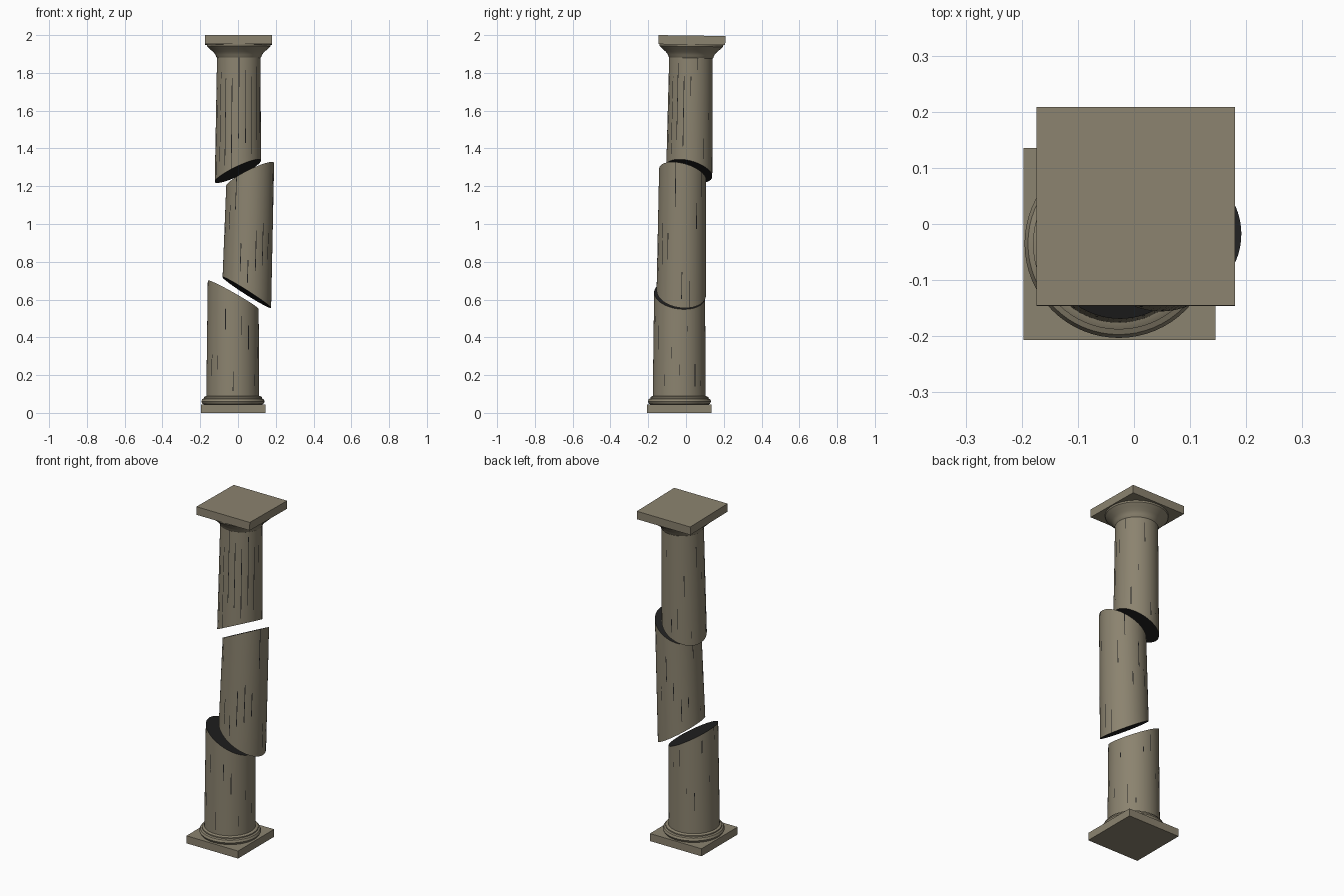
import bpy, bmesh, math, random
from mathutils import Matrix, Vector

if "Cube" in bpy.data.objects:
    bpy.data.objects.remove(bpy.data.objects["Cube"], do_unlink=True)
random.seed(4)


def material(name, rgb):
    mat = bpy.data.materials.new(name)
    mat.use_nodes = True
    mat.diffuse_color = (*rgb, 1)
    mat.node_tree.nodes["Principled BSDF"].inputs["Base Color"].default_value = (*rgb, 1)
    return mat


stone = material("weathered stone", (0.26, 0.228, 0.16))
dark = material("dark broken core", (0.014, 0.014, 0.014))


def finish(name, bm, smooth=True):
    bmesh.ops.recalc_face_normals(bm, faces=bm.faces)
    mesh = bpy.data.meshes.new(name)
    bm.to_mesh(mesh)
    bm.free()
    mesh.materials.append(stone)
    mesh.materials.append(dark)
    obj = bpy.data.objects.new(name, mesh)
    bpy.context.collection.objects.link(obj)
    if smooth:
        bpy.ops.object.select_all(action="DESELECT")
        obj.select_set(True)
        bpy.context.view_layer.objects.active = obj
        bpy.ops.object.shade_smooth_by_angle(angle=math.radians(35))
    return obj


def slab(name, centre, half, height, tilt=0.0):
    bm = bmesh.new()
    size = Matrix.Diagonal((2 * half, 2 * half, height, 1))
    matrix = Matrix.Translation(centre) @ Matrix.Rotation(tilt, 4, "X") @ size
    bmesh.ops.create_cube(bm, size=1, matrix=matrix)
    return finish(name, bm, False)


def turned(name, centre, profile, tilt=0.0, sides=64):
    """Revolve a radius/height profile about a vertical axis."""
    bm = bmesh.new()
    rings = [[bm.verts.new((r * math.cos(math.tau * i / sides),
                            r * math.sin(math.tau * i / sides), z))
              for i in range(sides)] for r, z in profile]
    for low, high in zip(rings, rings[1:]):
        for i in range(sides):
            j = (i + 1) % sides
            bm.faces.new((low[i], low[j], high[j], high[i]))
    bm.faces.new(rings[0])
    bm.faces.new(rings[-1])
    bm.transform(Matrix.Translation(centre) @ Matrix.Rotation(tilt, 4, "X"))
    return finish(name, bm)


def drum(name, low, high, low_cut, high_cut, front_bias, flutes=20, rows=16):
    """Tapered leaning drum; ends are (x, y, z, radius), cuts are (x, y) slopes."""
    bm = bmesh.new()
    steps = [0, 0.1, 0.325, 0.55, 0.775]   # narrow flute line, then the curved face
    angles = [math.tau * (f + s) / flutes for f in range(flutes) for s in steps]

    def point(a, t):
        c, s = math.cos(a), math.sin(a)
        z0 = low[2] + low[3] * (low_cut[0] * c + low_cut[1] * s)
        z1 = high[2] + high[3] * (high_cut[0] * c + high_cut[1] * s)
        z = z0 + (z1 - z0) * t
        k = (z - low[2]) / (high[2] - low[2])
        x, y, _, r = [p + (q - p) * k for p, q in zip(low, high)]
        return Vector((x + r * c, y + r * s, z))

    rings = [[bm.verts.new(point(a, row / rows)) for a in angles]
             for row in range(rows + 1)]
    # each flute line shows dark over one random worn stretch
    streaks = []
    for f in range(flutes):
        facing = -math.sin(math.tau * f / flutes)
        length = random.randint(1, 4)
        if facing > 0.3:
            length += front_bias
        start = random.randint(0, rows - length)
        streaks.append(range(start, start + length))
    n = len(angles)
    for row in range(rows):
        for i in range(n):
            j = (i + 1) % n
            face = bm.faces.new((rings[row][i], rings[row][j],
                                 rings[row + 1][j], rings[row + 1][i]))
            flute, step = divmod(i, len(steps))
            face.material_index = int(step == 0 and row in streaks[flute])
    for ring in (rings[0], rings[-1]):
        bm.faces.new(ring).material_index = 1
    return finish(name, bm)


# Base
slab("plinth", (-0.026, -0.036, 0.0225), 0.171, 0.045)
turned("base_ring", (-0.027, -0.035, 0),
       [(0.15, 0.044), (0.161, 0.047), (0.168, 0.06), (0.162, 0.073),
        (0.153, 0.077), (0.153, 0.084), (0.141, 0.09)])

# Three broken drums
drum("lower_drum", (-0.028, -0.036, 0.08, 0.14), (-0.026, -0.034, 0.625, 0.135),
     (0, 0), (-0.56, -0.1), 0)
drum("middle_drum", (0.046, -0.025, 0.637, 0.131), (0.065, -0.018, 1.262, 0.125),
     (-0.62, -0.1), (0.48, -0.23), 1)
drum("upper_drum", (0.0, 0.017, 1.28, 0.122), (0.004, 0.026, 1.885, 0.115),
     (0.46, -0.23), (0, 0), 9)

# Capital
lean = -0.014
turned("capital_bowl", (0.004, 0.027, 1.88),
       [(0.112, -0.004), (0.118, 0.002), (0.122, 0.014), (0.134, 0.03),
        (0.153, 0.046), (0.168, 0.06), (0.17, 0.073)], lean)
slab("capital_slab", (0.003, 0.031, 1.9735), 0.177, 0.048, lean)
